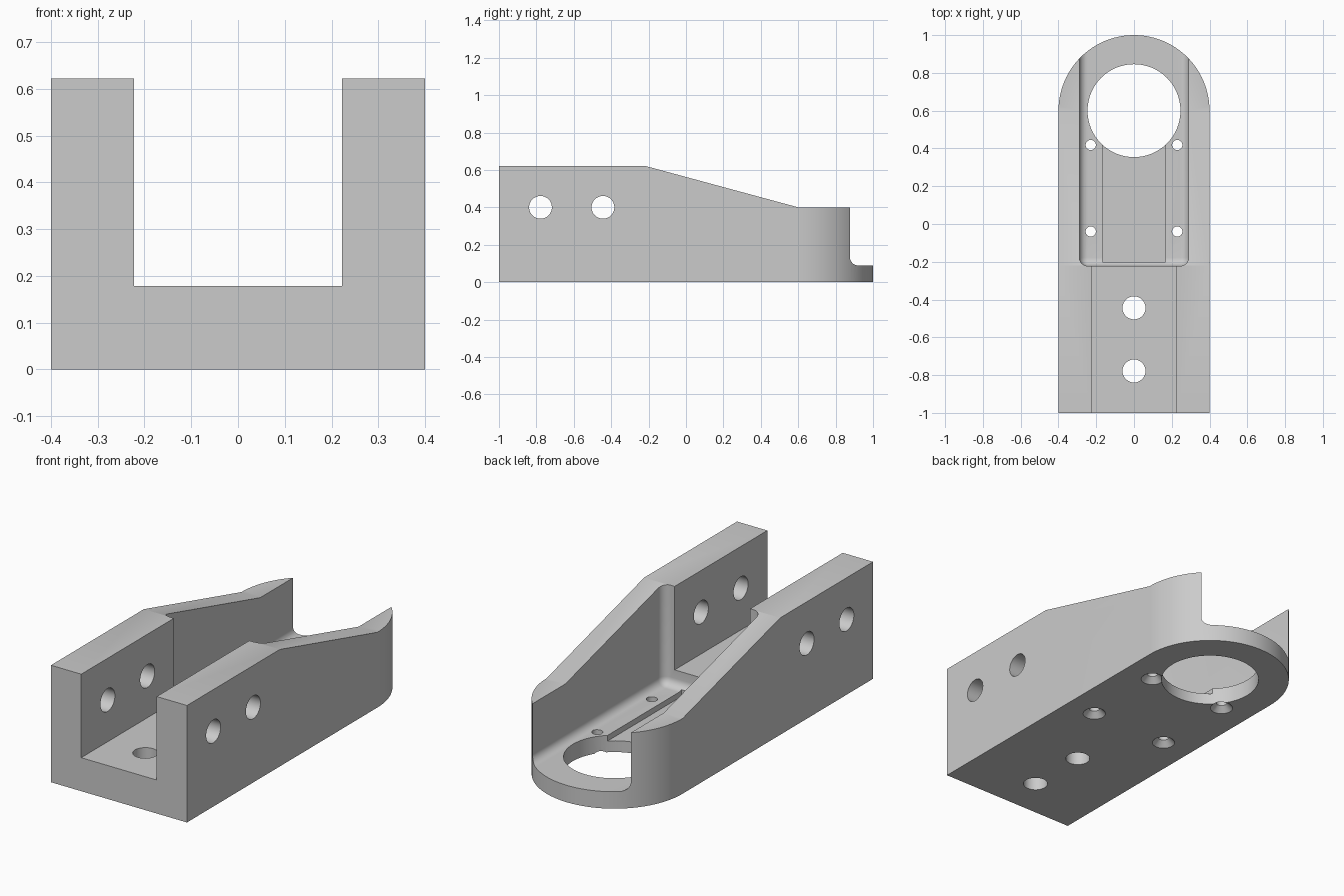
import bpy, bmesh, math
from mathutils import Matrix, Vector

if "Cube" in bpy.data.objects:
    bpy.data.objects.remove(bpy.data.objects["Cube"], do_unlink=True)

grey = bpy.data.materials.new("plain grey")
grey.use_nodes = True
grey.diffuse_color = (0.6, 0.6, 0.6, 1)
grey.node_tree.nodes["Principled BSDF"].inputs["Base Color"].default_value = (0.6, 0.6, 0.6, 1)


def finish(bm, name):
    bmesh.ops.recalc_face_normals(bm, faces=bm.faces)
    mesh = bpy.data.meshes.new(name)
    bm.to_mesh(mesh)
    bm.free()
    mesh.materials.append(grey)
    obj = bpy.data.objects.new(name, mesh)
    bpy.context.collection.objects.link(obj)
    return obj


def prism(name, points, direction):
    bm = bmesh.new()
    face = bm.faces.new([bm.verts.new(p) for p in points])
    new = bmesh.ops.extrude_face_region(bm, geom=[face])["geom"]
    verts = [g for g in new if isinstance(g, bmesh.types.BMVert)]
    bmesh.ops.translate(bm, verts=verts, vec=Vector(direction))
    return finish(bm, name)


def box(name, lo, hi, fillet=0):
    bm = bmesh.new()
    lo, hi = Vector(lo), Vector(hi)
    bmesh.ops.create_cube(bm, size=1, matrix=Matrix.Translation((lo + hi) / 2)
                          @ Matrix.Diagonal((hi - lo).to_4d()))
    if fillet:
        # Round the floor edges and the upright corners at the front end
        def low(e, axis):
            return all(abs(v.co[axis] - lo[axis]) < 1e-4 for v in e.verts)
        front = [e for e in bm.edges if low(e, 1)]
        top = [e for e in bm.edges if all(abs(v.co.z - hi.z) < 1e-4 for v in e.verts)]
        back = [e for e in bm.edges if all(abs(v.co.y - hi.y) < 1e-4 for v in e.verts)]
        edges = [e for e in bm.edges if (low(e, 2) or e in front)
                 and e not in top and e not in back]
        bmesh.ops.bevel(bm, geom=edges, offset=fillet, segments=8,
                        profile=0.5, affect='EDGES')
    return finish(bm, name)


def cone(name, centre, r1, r2, depth, sideways=False):
    bm = bmesh.new()
    matrix = Matrix.Translation(centre)
    if sideways:
        matrix = matrix @ Matrix.Rotation(math.pi / 2, 4, 'Y')
    bmesh.ops.create_cone(bm, cap_ends=True, segments=64 if r1 > 0.1 else 32,
                          radius1=r1, radius2=r2, depth=depth, matrix=matrix)
    return finish(bm, name)


# Solid block with a rounded back end
arc = [(0.4 * math.cos(i * math.pi / 48), 0.6 + 0.4 * math.sin(i * math.pi / 48), 0)
       for i in range(49)]
bracket = prism("bracket_body", [(-0.4, -1, 0), (0.4, -1, 0)] + arc, (0, 0, 0.622))

# Sloping wall tops, front channel, rear pocket and shallow floor groove
cutters = [
    prism("slope_cutter", [(-1, y, z) for y, z in
          [(-0.4, 0.6707), (0.6, 0.4), (1.2, 0.4), (1.2, 0.9), (-0.4, 0.9)]], (2, 0, 0)),
    box("channel_cutter", (-0.222, -1.2, 0.178), (0.222, -0.1, 1)),
    box("pocket_cutter", (-0.289, -0.222, 0.09), (0.289, 1.3, 1), fillet=0.044),
    box("groove_cutter", (-0.167, -0.2, 0.06), (0.167, 0.6, 0.2)),
    cone("ring_hole_cutter", (0, 0.6, 0), 0.246, 0.246, 1),
]

# Bolt holes through the walls and the channel floor
for y in (-0.778, -0.444):
    cutters.append(cone("wall_hole_cutter", (0, y, 0.4), 0.061, 0.061, 2, True))
    cutters.append(cone("floor_hole_cutter", (0, y, 0), 0.061, 0.061, 0.6))

# Screw holes countersunk from below
for x in (-0.229, 0.229):
    for y in (-0.04, 0.418):
        cutters.append(cone("screw_hole_cutter", (x, y, 0), 0.027, 0.027, 0.6))
        cutters.append(cone("countersink_cutter", (x, y, 0.005), 0.077, 0.027, 0.05))

bpy.context.view_layer.objects.active = bracket
for cutter in cutters:
    cutter.hide_render = True
    mod = bracket.modifiers.new(cutter.name, 'BOOLEAN')
    mod.operation = 'DIFFERENCE'
    mod.solver = 'EXACT'
    mod.object = cutter
    bpy.ops.object.modifier_apply(modifier=mod.name)
    bpy.data.objects.remove(cutter, do_unlink=True)

# Smooth the curved faces and keep the edges sharp
bpy.ops.object.select_all(action='DESELECT')
bracket.select_set(True)
bpy.ops.object.shade_smooth_by_angle(angle=math.radians(30))
